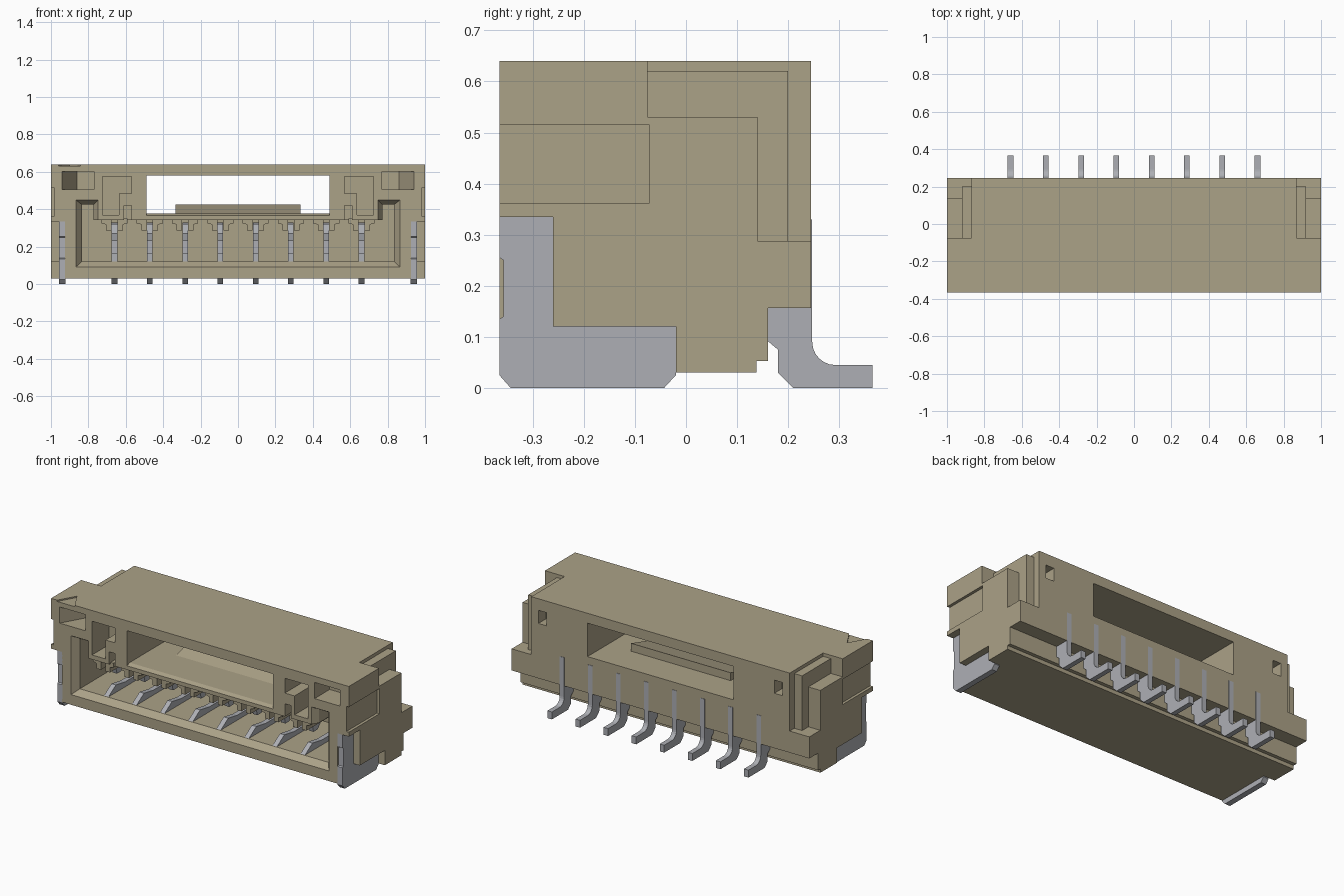
import bpy, bmesh, math

if "Cube" in bpy.data.objects:
    bpy.data.objects.remove(bpy.data.objects["Cube"])

def material(name, rgb):
    m = bpy.data.materials.new(name)
    m.diffuse_color = (*rgb, 1)
    m.use_nodes = True
    m.node_tree.nodes["Principled BSDF"].inputs["Base Color"].default_value = m.diffuse_color
    return m

BEIGE = material("beige_plastic", (0.41, 0.36, 0.245))
METAL = material("tin_metal", (0.42, 0.43, 0.46))

def loft(name, rings, mat):
    """Closed solid through a list of matching 3D rings."""
    bm = bmesh.new()
    vs = [[bm.verts.new(p) for p in r] for r in rings]
    n = len(vs[0])
    bm.faces.new(vs[0])
    bm.faces.new(vs[-1][::-1])
    for a, b in zip(vs, vs[1:]):
        for i in range(n):
            bm.faces.new((a[i], a[(i + 1) % n], b[(i + 1) % n], b[i]))
    bmesh.ops.recalc_face_normals(bm, faces=bm.faces)
    me = bpy.data.meshes.new(name)
    bm.to_mesh(me)
    bm.free()
    me.materials.append(mat)
    ob = bpy.data.objects.new(name, me)
    bpy.context.collection.objects.link(ob)
    return ob

def prism_x(name, yz, x0, x1, mat=BEIGE):
    return loft(name, [[(x, y, z) for y, z in yz] for x in (x0, x1)], mat)

def prism_z(name, xy, z0, z1, mat=BEIGE):
    return loft(name, [[(x, y, z) for x, y in xy] for z in (z0, z1)], mat)

def prism_y(name, xz, y0, y1, mat=BEIGE):
    return loft(name, [[(x, y, z) for x, z in xz] for y in (y0, y1)], mat)

def rect(a0, a1, b0, b1):
    return [(a0, b0), (a1, b0), (a1, b1), (a0, b1)]

def cut(target, cutter):
    cutter.hide_render = True
    m = target.modifiers.new("cut", 'BOOLEAN')
    m.operation, m.solver, m.object = 'DIFFERENCE', 'EXACT', cutter
    bpy.context.view_layer.objects.active = target
    bpy.ops.object.modifier_apply(modifier=m.name)
    bpy.data.objects.remove(cutter, do_unlink=True)

# Housing block with stepped underside
housing = prism_x("housing", [(-.365, .03), (.138, .03), (.138, .053), (.16, .053), (.16, .157),
                              (.245, .157), (.245, .64), (-.365, .64)], -1, 1)

# Mating cavity with a chamfered mouth
def cavity_ring(y, out, bottom, top, inn):
    half = [(out, bottom), (out, top), (inn, top), (inn, .343)]
    return [(x, y, z) for x, z in half] + [(-x, y, z) for x, z in half[::-1]]

cut(housing, loft("cavity_cutter", [cavity_ring(-.37, .87, .088, .452, .745),
                                    cavity_ring(-.325, .835, .12, .425, .772),
                                    cavity_ring(.1, .835, .12, .425, .772)], BEIGE))

# Through window with a bevelled front lip
cut(housing, prism_x("window_cutter", [(-.4, .365), (-.365, .367), (-.34, .377), (.3, .377),
                                       (.3, .58), (-.4, .58)], -.49, .49))

# Orientation mark in the top
cut(housing, prism_z("mark_cutter", [(-.962, -.37), (-.838, -.37), (-.9, -.26)], .632, .7))

for s in (-1, 1):
    # Stepped shoulders at the rear of each end
    cut(housing, prism_x("shoulder_cutter", [(-.075, .7), (-.075, .53), (.14, .53), (.14, .288),
                                             (.3, .288), (.3, .7)], s * .92, s * 1.1))
    cut(housing, prism_x("rib_cutter", [(-.075, .7), (-.075, .62), (.2, .62), (.2, .288),
                                        (.3, .288), (.3, .7)], s * .868, s * 1.1))
    # Space for the solder clip, and shallow side recess
    cut(housing, prism_x("clip_cutter", [(-.4, -.1), (-.4, .335), (-.26, .335), (-.26, .12),
                                         (-.02, .12), (-.02, -.1)], s * .925, s * 1.1))
    cut(housing, prism_x("side_recess_cutter", rect(-.4, -.071, .362, .515), s * .983, s * 1.1))
    # Front pocket with slanted outer wall
    cut(housing, prism_z("pocket_cutter", [(s * .77, -.37), (s * .945, -.37), (s * .86, -.22),
                                           (s * .77, -.22)], .505, .603))
    # Hooked keyway and its slot into the cavity
    cut(housing, prism_y("key_cutter", [(s * x, z) for x, z in
                                        [(.57, .575), (.57, .485), (.635, .485), (.635, .37),
                                         (.725, .37), (.725, .575)]], -.4, -.2))
    cut(housing, prism_y("slot_cutter", rect(s * .57, s * .61, .33, .42), -.4, -.2))
    # Small hole in the back
    cut(housing, prism_y("back_hole_cutter", rect(s * .765, s * .82, .49, .57), .17, .3))

# Ramp on the window floor
prism_x("window_ramp", [(-.14, .37), (.05, .37), (.05, .425)], -.335, .335)

# Contacts: fork inside the cavity, bent solder tail behind
arc = [(.292 - .045 * math.cos(a), .09 - .045 * math.sin(a))
       for a in (math.pi / 2 * i / 6 for i in range(6, -1, -1))]
contact = [(.18, .03), (.21, 0), (.365, 0), (.365, .045)] + arc + [
    (.247, .33), (.08, .33), (-.2, .32), (-.25, .27), (-.24, .23), (-.2, .23), (-.15, .285),
    (.07, .285), (.07, .15), (-.16, .15), (-.25, .165), (-.345, .105), (-.345, .092),
    (.16, .092), (.18, .075)]
for i in range(8):
    x = (i - 3.5) * .1886
    prism_x(f"contact_{i + 1}", contact, x - .015, x + .015, METAL)
    # Guide ribs hanging from the shelf beside each contact
    for s in (-1, 1):
        prism_y(f"guide_rib_{i + 1}", [(x + s * .0155, .287), (x + s * .045, .287),
                                       (x + s * .045, .318), (x + s * .07, .325),
                                       (x + s * .07, .35), (x + s * .0155, .35)], -.35, .11)

# Solder clips at both ends
clip = [(-.365, .025), (-.343, 0), (-.043, 0), (-.02, .025), (-.02, .12), (-.26, .12),
        (-.26, .335), (-.365, .335), (-.365, .255), (-.357, .25), (-.357, .14), (-.365, .135)]
for s, side in ((-1, "left"), (1, "right")):
    prism_x(f"solder_clip_{side}", clip, s * .923, s * .958, METAL)
